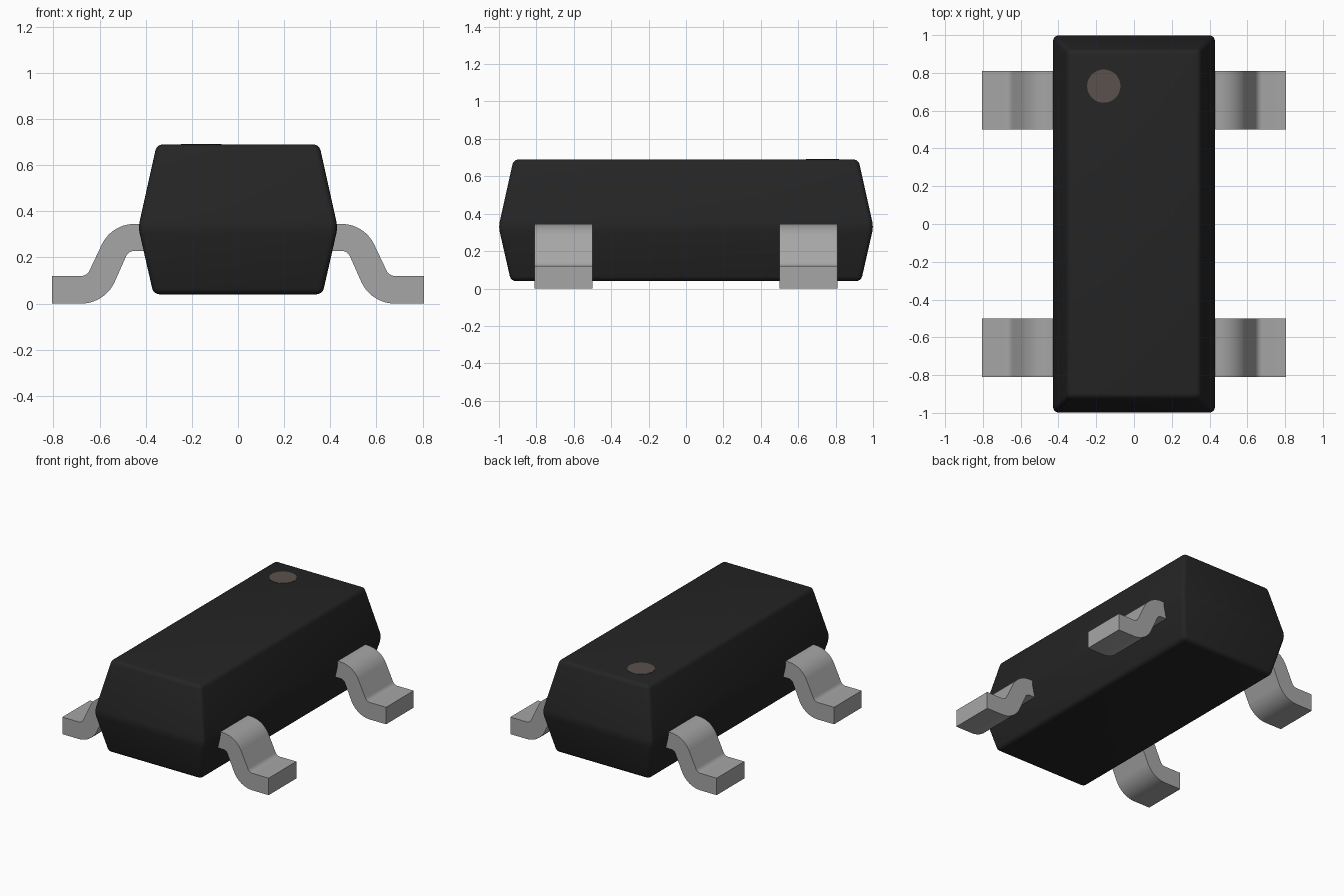
import bpy, bmesh, math

cube = bpy.data.objects.get("Cube")
if cube:
    bpy.data.objects.remove(cube, do_unlink=True)


def material(name, rgb):
    m = bpy.data.materials.new(name)
    m.use_nodes = True
    m.diffuse_color = (*rgb, 1)
    m.node_tree.nodes["Principled BSDF"].inputs["Base Color"].default_value = (*rgb, 1)
    return m


BLACK = material("black plastic", (0.018, 0.018, 0.018))
METAL = material("tinned metal", (0.38, 0.38, 0.38))
BROWN = material("brown marking", (0.105, 0.082, 0.073))


def finish(name, bm, mat, angle=30):
    bmesh.ops.recalc_face_normals(bm, faces=bm.faces)
    mesh = bpy.data.meshes.new(name)
    bm.to_mesh(mesh)
    bm.free()
    mesh.materials.append(mat)
    ob = bpy.data.objects.new(name, mesh)
    bpy.context.collection.objects.link(ob)
    bpy.ops.object.select_all(action='DESELECT')
    ob.select_set(True)
    bpy.context.view_layer.objects.active = ob
    bpy.ops.object.shade_smooth_by_angle(angle=math.radians(angle))
    return ob


# Moulded body: three rectangles, widest at the waist, with rounded edges
bm = bmesh.new()
rings = []
for hx, hy, z in ((0.366, 0.936, 0.04), (0.432, 1.002, 0.33), (0.352, 0.922, 0.69)):
    rings.append([bm.verts.new((sx * hx, sy * hy, z))
                  for sx, sy in ((-1, -1), (1, -1), (1, 1), (-1, 1))])
bm.faces.new(rings[0])
bm.faces.new(rings[-1])
for lo, hi in zip(rings, rings[1:]):
    for i in range(4):
        j = (i + 1) % 4
        bm.faces.new((lo[i], lo[j], hi[j], hi[i]))
bmesh.ops.recalc_face_normals(bm, faces=bm.faces)
bmesh.ops.bevel(bm, geom=bm.edges[:], offset=0.026, segments=4, profile=0.5, affect='EDGES')
finish("body", bm, BLACK, 40)

# Pin-one marking: thin disc on the top
bm = bmesh.new()
bmesh.ops.create_cone(bm, cap_ends=True, segments=48, radius1=0.088, radius2=0.088, depth=0.006)
bmesh.ops.translate(bm, verts=bm.verts, vec=(-0.16, 0.73, 0.689))
finish("pin_one_dot", bm, BROWN)


# Gull-wing leads: an S-shaped strip extruded along y
def arc(cx, cz, r, start, end, steps=10):
    angles = [math.radians(start + (end - start) * i / steps) for i in range(steps + 1)]
    return [(cx + r * math.cos(a), cz + r * math.sin(a)) for a in angles]


BEND = 26  # direction of the sloped part's normal, in degrees
profile = [(0.33, 0.345)]
profile += arc(0.45, 0.19, 0.155, 90, BEND)
profile += arc(0.68, 0.16, 0.04, 180 + BEND, 270)
profile += [(0.806, 0.12), (0.806, 0.0)]
profile += arc(0.68, 0.16, 0.16, 270, 180 + BEND)
profile += arc(0.45, 0.19, 0.038, BEND, 90)
profile += [(0.33, 0.228)]

for side, sx in (("left", 1), ("right", -1)):
    for end, yc in (("front", -0.655), ("back", 0.655)):
        bm = bmesh.new()
        face = bm.faces.new([bm.verts.new((sx * x, yc - 0.154, z)) for x, z in profile])
        out = bmesh.ops.extrude_face_region(bm, geom=[face])
        bmesh.ops.translate(bm, vec=(0, 0.308, 0),
                            verts=[v for v in out["geom"] if isinstance(v, bmesh.types.BMVert)])
        finish(f"{end}_{side}_lead", bm, METAL)
